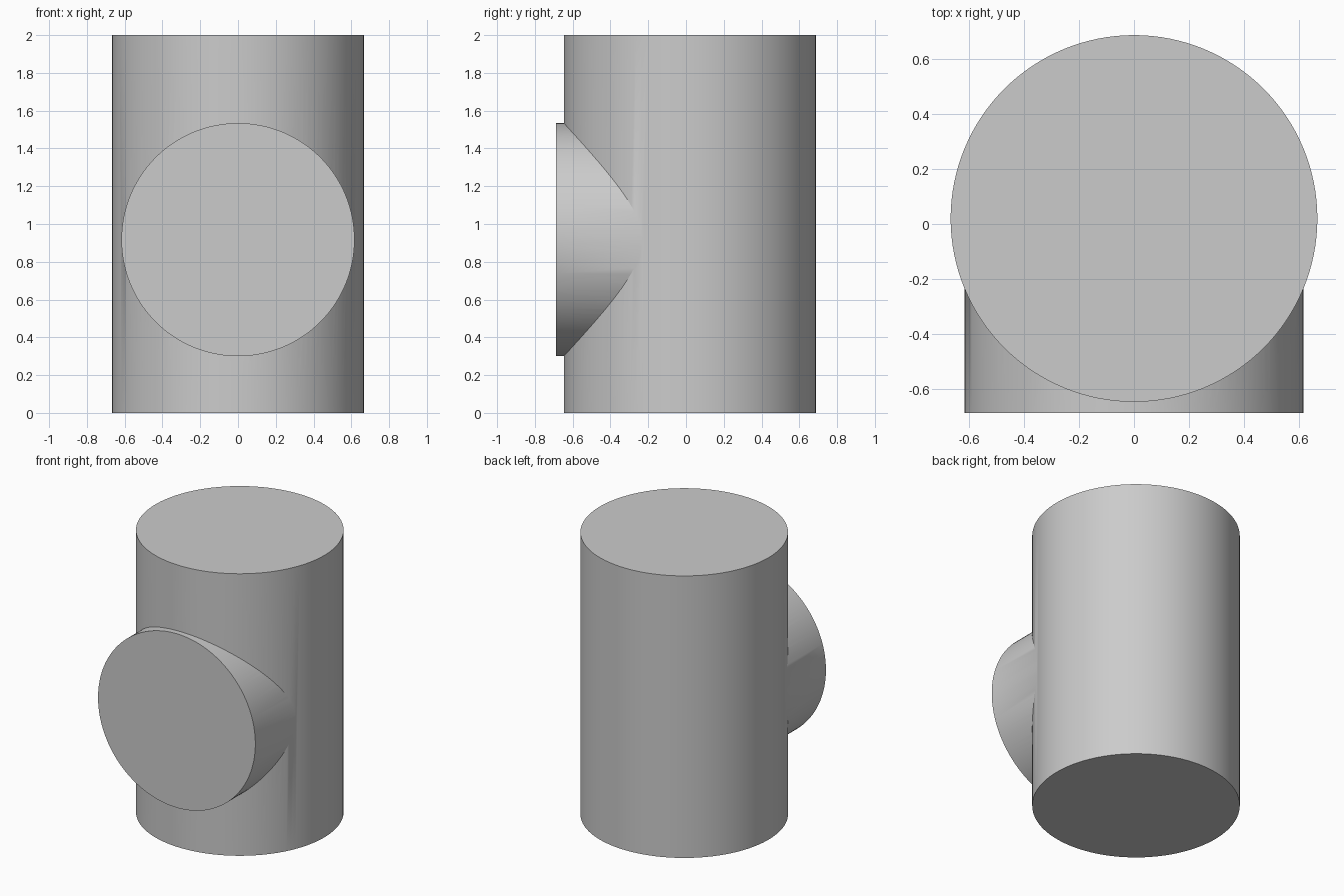
import bpy
import math

default_cube = bpy.data.objects.get("Cube")
if default_cube:
    bpy.data.objects.remove(default_cube, do_unlink=True)

CENTRE_Y = 0.02

# Single plain grey finish
grey = bpy.data.materials.new("plain_grey")
grey.use_nodes = True
colour = (0.6, 0.6, 0.6, 1)
grey.diffuse_color = colour
grey.node_tree.nodes["Principled BSDF"].inputs["Base Color"].default_value = colour


def cylinder(name, radius, depth, location, rotation=(0, 0, 0)):
    bpy.ops.mesh.primitive_cylinder_add(
        vertices=128, radius=radius, depth=depth, location=location, rotation=rotation)
    obj = bpy.context.object
    obj.name = name
    obj.data.materials.append(grey)
    return obj


# Upright body, and a side branch running from the front into the body's axis
body = cylinder("pipe_body", 0.667, 2, (0, CENTRE_Y, 1))
front_y = -0.687
branch = cylinder("branch_helper", 0.617, CENTRE_Y - front_y,
                  (0, (CENTRE_Y + front_y) / 2, 0.917), (math.pi / 2, 0, 0))
branch.hide_render = True

# Fuse the two into one solid tee
union = body.modifiers.new("join_branch", "BOOLEAN")
union.operation = "UNION"
union.solver = "EXACT"
union.object = branch
bpy.ops.object.select_all(action="DESELECT")
body.select_set(True)
bpy.context.view_layer.objects.active = body
bpy.ops.object.modifier_apply(modifier=union.name)
bpy.data.objects.remove(branch, do_unlink=True)

# Smooth walls with crisp rims
bpy.ops.object.shade_smooth_by_angle(angle=math.radians(30))
